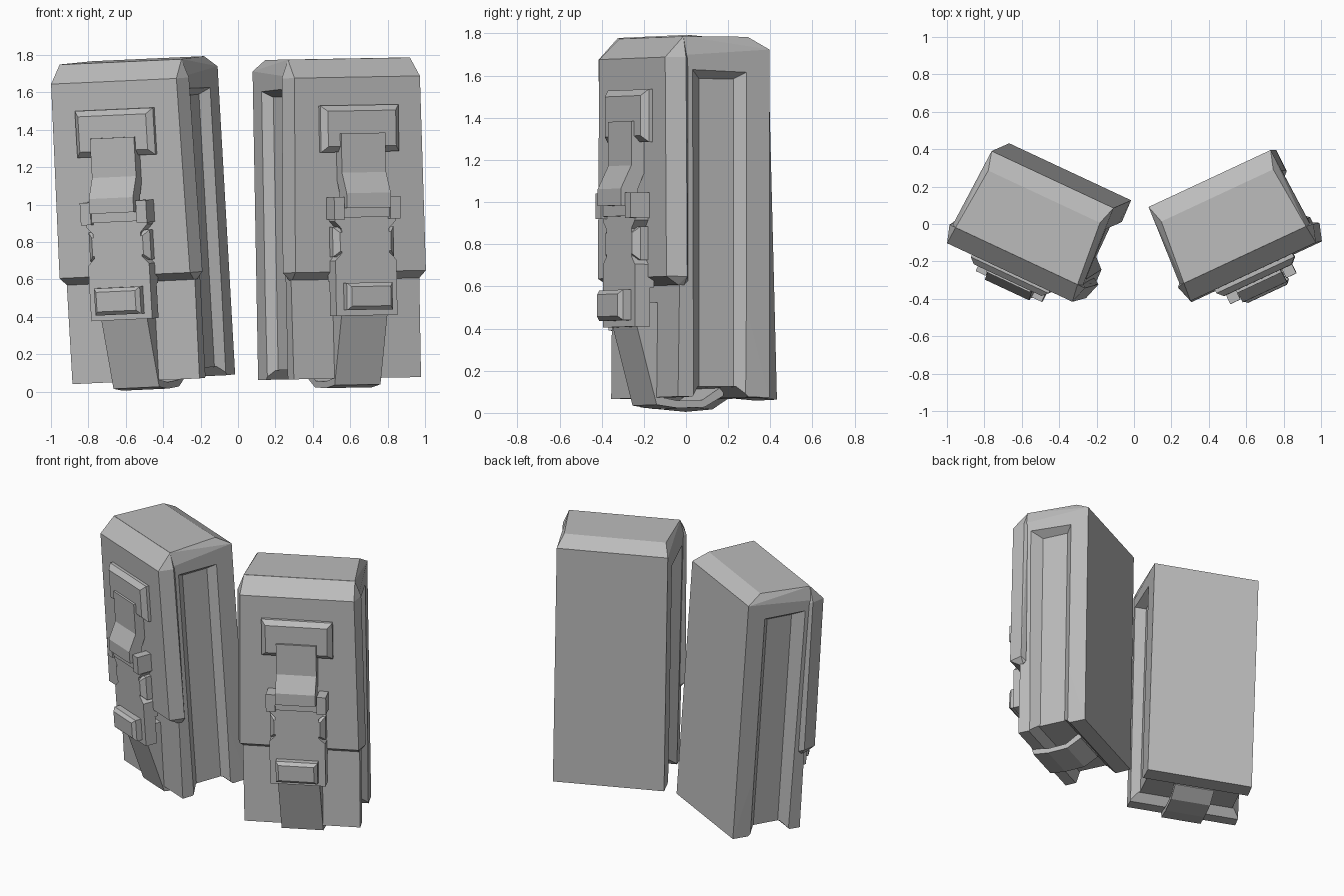
import bpy
import bmesh
from math import radians
from mathutils import Matrix, Vector

if "Cube" in bpy.data.objects:
    bpy.data.objects.remove(bpy.data.objects["Cube"], do_unlink=True)

GREY = (0.5, 0.5, 0.5, 1)
mat = bpy.data.materials.new("pouch_grey")
mat.use_nodes = True
mat.diffuse_color = GREY
mat.node_tree.nodes["Principled BSDF"].inputs["Base Color"].default_value = GREY


def finish(name, bm):
    bmesh.ops.recalc_face_normals(bm, faces=bm.faces)
    mesh = bpy.data.meshes.new(name)
    bm.to_mesh(mesh)
    bm.free()
    mesh.materials.append(mat)
    ob = bpy.data.objects.new(name, mesh)
    bpy.context.collection.objects.link(ob)
    return ob


def hull(name, points, mirror=True):
    """Convex solid around the points, mirrored across x."""
    bm = bmesh.new()
    for x, y, z in points:
        bm.verts.new((x, y, z))
        if mirror:
            bm.verts.new((-x, y, z))
    bmesh.ops.convex_hull(bm, input=bm.verts)
    bmesh.ops.dissolve_limit(bm, angle_limit=radians(1), verts=bm.verts, edges=bm.edges)
    return finish(name, bm)


def prism(name, outline, offset):
    """Flat outline swept along an offset."""
    bm = bmesh.new()
    face = bm.faces.new([bm.verts.new(p) for p in outline])
    new = bmesh.ops.extrude_face_region(bm, geom=[face])["geom"]
    verts = [v for v in new if isinstance(v, bmesh.types.BMVert)]
    bmesh.ops.translate(bm, verts=verts, vec=offset)
    return finish(name, bm)


FRONT = -0.275


def plate(name, x0, x1, z0, z1, depth, inset=0.0, back=0.03):
    """Plate on the front panel with a sloped rim."""
    pts = []
    for y, i in ((FRONT + back, 0), (FRONT - depth + inset, 0), (FRONT - depth, inset)):
        pts += [(x, y, z) for x in (x0 + i, x1 - i) for z in (z0 + i, z1 - i)]
    return hull(name, pts, mirror=False)


def carve(body, cutter):
    mod = body.modifiers.new("carve", "BOOLEAN")
    mod.operation = "DIFFERENCE"
    mod.solver = "EXACT"
    mod.object = cutter
    bpy.context.view_layer.objects.active = body
    bpy.ops.object.modifier_apply(modifier=mod.name)
    bpy.data.objects.remove(cutter, do_unlink=True)


def build_pouch(side):
    parts = []

    def add(ob):
        ob.name = side + "_" + ob.name
        parts.append(ob)
        return ob

    # Main body with chamfered top
    body = add(hull("pouch_body",
                    [(0.375, -0.21, 0), (0.36, 0.275, 0),
                     (0.385, -0.19, 1.62), (0.36, 0.275, 1.65),
                     (0.36, -0.175, 1.71), (0.33, 0.175, 1.71)]))

    # Channel down both sides and under the base
    for s in (-1, 1):
        cut = [(s * x, y, z) for x, a, b, top in
               ((0.32, -0.075, 0.105, 1.51), (0.44, -0.195, 0.225, 1.59))
               for y in (a, b) for z in (-0.2, top)]
        carve(body, hull("side_cutter", cut, mirror=False))
    carve(body, hull("base_cutter", [(0.6, y, z) for z, a, b in
                                     ((0.05, -0.085, 0.115), (-0.05, -0.185, 0.215))
                                     for y in (a, b)]))

    # Raised front flap, a little wider at its lower edge
    add(hull("front_flap", [(0.37, FRONT, 1.61), (0.40, -0.18, 1.61),
                            (0.385, FRONT, 0.57), (0.415, -0.18, 0.57),
                            (0.375, -0.21, 0.53), (0.38, -0.18, 0.53),
                            (0.36, -0.175, 1.709), (0.38, -0.16, 1.60),
                            (0.38, -0.16, 0.55)]))

    # Anchor plate and upper strap
    add(plate("anchor_plate", -0.23, 0.23, 1.21, 1.46, 0.05, 0.03))
    strap = [(0.0, 1.31), (0.065, 1.31), (0.065, 1.10), (0.12, 0.99), (0.12, 0.91),
             (0.03, 0.91), (0.03, 0.99), (0.0, 1.06)]
    add(prism("upper_strap", [(-0.13, FRONT - d, z) for d, z in strap], (0.26, 0, 0)))

    # Buckle with notched sides, ears and release tabs
    half = [(0.18, 0.52), (0.18, 0.63), (0.14, 0.67), (0.14, 0.80), (0.18, 0.84), (0.18, 0.88)]
    outline = half + [(-x, z) for x, z in reversed(half)]
    add(prism("buckle", [(x, FRONT + 0.03, z) for x, z in outline], (0, -0.10, 0)))
    for s, tag in ((-1, "right"), (1, "left")):
        x0, x1 = sorted((s * 0.135, s * 0.195))
        add(plate(tag + "_buckle_ear", x0, x1, 0.85, 0.97, 0.10))
        x0, x1 = sorted((s * 0.11, s * 0.18))
        add(plate(tag + "_release_tab", x0, x1, 0.65, 0.81, 0.07, 0.03))
    add(plate("buckle_crossbar", -0.14, 0.14, 0.86, 0.91, 0.09))

    # Lower slider with raised grip
    add(plate("strap_slider", -0.18, 0.18, 0.335, 0.525, 0.07, 0, 0.01))
    add(plate("slider_grip", -0.135, 0.135, 0.365, 0.51, 0.13, 0.02))

    # Lower strap, slanting under the base to the back
    lower = [(-0.32, 0.36), (-0.21, -0.035), (-0.10, -0.05), (0.04, -0.045), (0.14, 0.01),
             (0.14, 0.06), (0.03, -0.01), (-0.10, -0.015), (-0.18, 0.0), (-0.20, 0.45),
             (-0.28, 0.45)]
    add(prism("lower_strap", [(-0.135, y, z) for y, z in lower], (0.27, 0, 0)))
    return parts


def place(parts, base, yaw, up):
    """Stand a pouch on its base with a turn and a slight lean."""
    lean = Vector((0, 0, 1)).rotation_difference(Vector(up)).to_matrix().to_4x4()
    m = Matrix.Translation(base) @ lean @ Matrix.Rotation(radians(yaw), 4, "Z")
    for ob in parts:
        ob.matrix_world = m


place(build_pouch("right"), (-0.457, 0.03, 0.065), -25, (-0.057, -0.025, 1))
place(build_pouch("left"), (0.55, -0.006, 0.07), 25, (-0.018, 0, 1))
